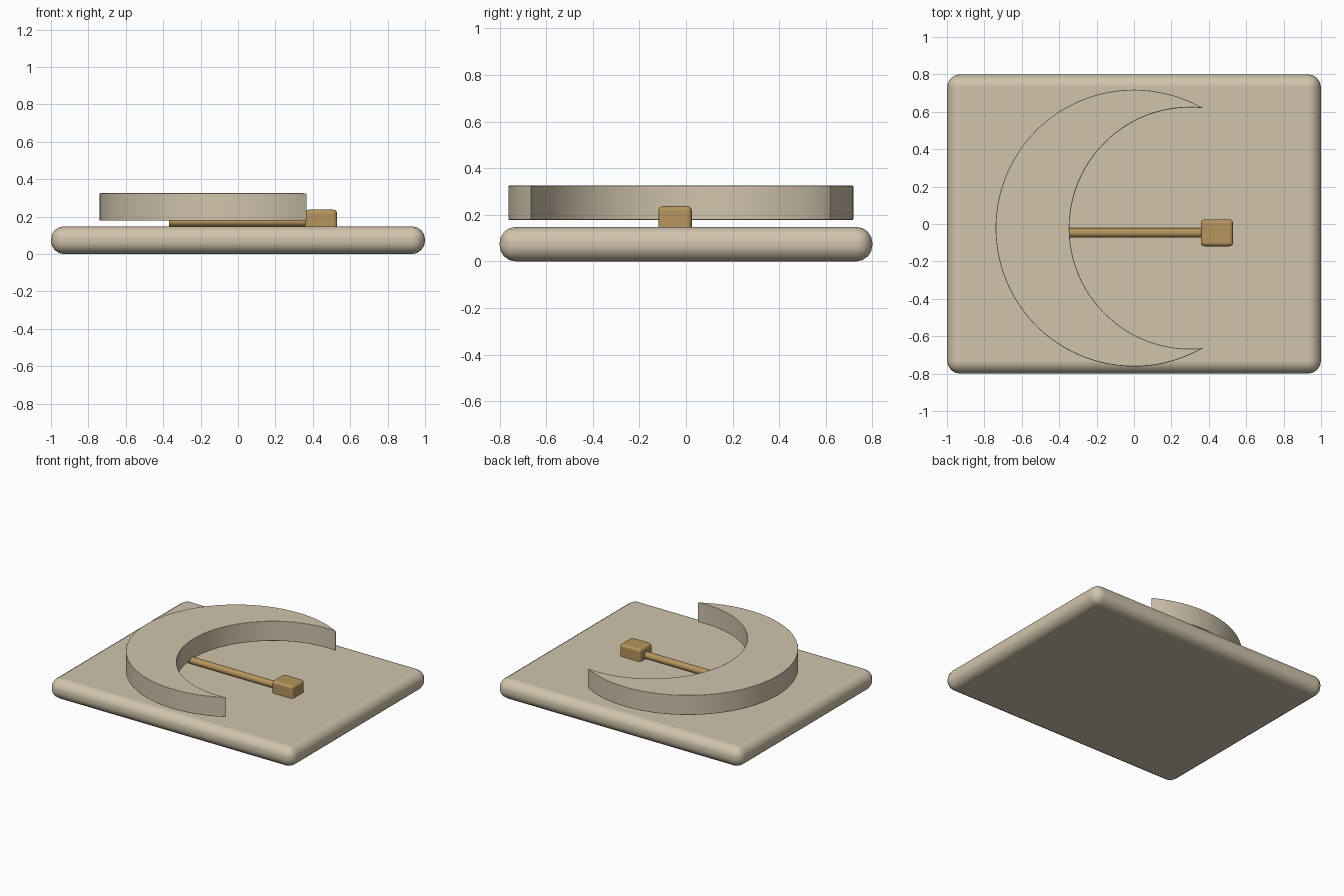
import bpy, bmesh, math

if "Cube" in bpy.data.objects:
    bpy.data.objects.remove(bpy.data.objects["Cube"])


def material(name, rgb):
    m = bpy.data.materials.new(name)
    m.diffuse_color = (*rgb, 1)
    m.use_nodes = True
    m.node_tree.nodes["Principled BSDF"].inputs["Base Color"].default_value = m.diffuse_color
    return m


STONE = material("pale_stone", (0.63, 0.55, 0.41))
BRASS = material("dull_brass", (0.46, 0.30, 0.11))


def finish(obj, name, mat, bevel=0, segments=3):
    """Name, colour, round the edges and smooth."""
    obj.name = name
    obj.data.materials.append(mat)
    bpy.ops.object.select_all(action='DESELECT')
    obj.select_set(True)
    bpy.context.view_layer.objects.active = obj
    bpy.ops.object.shade_smooth_by_angle(angle=math.radians(35))
    if bevel:
        b = obj.modifiers.new("rounding", 'BEVEL')
        b.width = bevel
        b.segments = segments
        b.limit_method = 'ANGLE'
        b.angle_limit = math.radians(40)
        b.harden_normals = True


def box(name, lo, hi, mat, bevel, segments):
    bpy.ops.mesh.primitive_cube_add(size=1, location=[(a + b) / 2 for a, b in zip(lo, hi)])
    obj = bpy.context.object
    obj.scale = [b - a for a, b in zip(lo, hi)]
    bpy.ops.object.transform_apply(location=False, rotation=False, scale=True)
    finish(obj, name, mat, bevel, segments)


# Rounded base slab
box("base_slab", (-1, -0.8, 0), (1, 0.8, 0.148), STONE, 0.07, 4)

# Crescent: big outer arc, then back along the offset inner arc
CY, R_OUT, R_IN, SHIFT = -0.022, 0.74, 0.645, 0.30
tip_x = (R_OUT**2 - R_IN**2 + SHIFT**2) / (2 * SHIFT)
tip_y = math.sqrt(R_OUT**2 - tip_x**2)
a_out = math.atan2(tip_y, tip_x)
a_in = math.atan2(tip_y, tip_x - SHIFT)


def arc(cx, r, start, n):
    sweep = 2 * (math.pi - start)
    return [(cx + r * math.cos(start + sweep * i / n),
             CY + r * math.sin(start + sweep * i / n)) for i in range(n + 1)]


outline = arc(0, R_OUT, a_out, 72) + arc(SHIFT, R_IN, a_in, 56)[-2:0:-1]
bm = bmesh.new()
face = bm.faces.new([bm.verts.new((x, y, 0.178)) for x, y in outline])
ext = bmesh.ops.extrude_face_region(bm, geom=[face])
top = [v for v in ext["geom"] if isinstance(v, bmesh.types.BMVert)]
bmesh.ops.translate(bm, verts=top, vec=(0, 0, 0.147))
bmesh.ops.recalc_face_normals(bm, faces=bm.faces)
mesh = bpy.data.meshes.new("crescent")
bm.to_mesh(mesh)
bm.free()
crescent = bpy.data.objects.new("crescent", mesh)
bpy.context.collection.objects.link(crescent)
finish(crescent, "crescent", STONE, 0.004, 2)

# Thin rod running from under the crescent to the block
bpy.ops.mesh.primitive_cylinder_add(vertices=24, radius=0.025, depth=0.76,
                                    location=(0.01, -0.047, 0.173),
                                    rotation=(0, math.pi / 2, 0))
finish(bpy.context.object, "rod", BRASS)

# Block at the end of the rod
box("end_block", (0.357, -0.119, 0.11), (0.53, 0.025, 0.237), BRASS, 0.02, 3)
